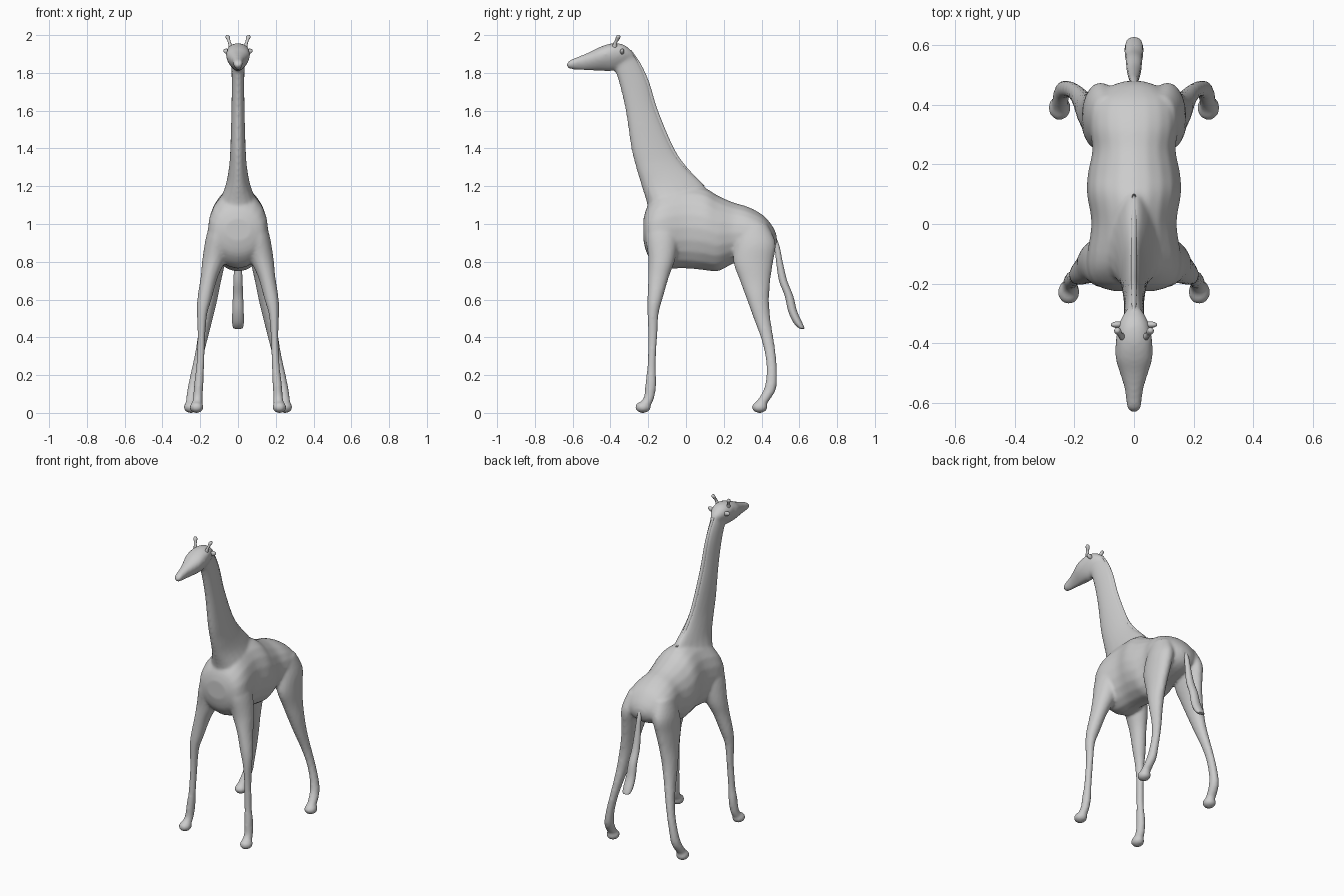
import bpy, math
from mathutils import Vector

if "Cube" in bpy.data.objects:
    bpy.data.objects.remove(bpy.data.objects["Cube"])

grey = bpy.data.materials.new("plain grey")
grey.use_nodes = True
grey.diffuse_color = (0.6, 0.6, 0.6, 1)
grey.node_tree.nodes["Principled BSDF"].inputs["Base Color"].default_value = grey.diffuse_color


def smooth_rows(rows, steps=4):
    """Catmull-Rom interpolation through rows of numbers."""
    rows = [Vector(row) for row in rows]
    padded = [rows[0]] + rows + [rows[-1]]
    result = []
    for a, b, c, d in zip(padded, padded[1:], padded[2:], padded[3:]):
        for step in range(steps):
            t = step / steps
            result.append((b * 2 + (c - a) * t + (a * 2 - b * 5 + c * 4 - d) * t**2
                           + (b * 3 - a - c * 3 + d) * t**3) / 2)
    return result + [rows[-1]]


def loft(name, rows, along, taper=0.0, sides=20):
    """Skin oval rings. Along z a row is (z, x, half x, y low, y high);
    along y a row is (y, x, half x, z low, z high)."""
    verts, faces = [], []
    rings = smooth_rows(rows)
    for place, mid, half, low, high in rings:
        for i in range(sides):
            angle = math.tau * i / sides
            x = mid + half * math.cos(angle) * (1 + taper * math.sin(angle))
            other = (low + high) / 2 + (high - low) / 2 * math.sin(angle)
            verts.append((x, other, place) if along == "z" else (x, place, other))
    for r in range(len(rings) - 1):
        for i in range(sides):
            j = (i + 1) % sides
            faces.append((r * sides + i, r * sides + j,
                          (r + 1) * sides + j, (r + 1) * sides + i))
    last = (len(rings) - 1) * sides
    faces.append(tuple(reversed(range(sides))))
    faces.append(tuple(range(last, last + sides)))
    mesh = bpy.data.meshes.new(name)
    mesh.from_pydata(verts, [], faces)
    obj = bpy.data.objects.new(name, mesh)
    bpy.context.collection.objects.link(obj)
    mesh.materials.append(grey)
    select([obj])
    bpy.ops.object.mode_set(mode="EDIT")
    bpy.ops.mesh.select_all(action="SELECT")
    bpy.ops.mesh.normals_make_consistent(inside=False)
    bpy.ops.object.mode_set(mode="OBJECT")
    bpy.ops.object.shade_smooth()
    return obj


def select(objects):
    bpy.ops.object.select_all(action="DESELECT")
    for obj in objects:
        obj.select_set(True)
    bpy.context.view_layer.objects.active = objects[0]


def ball(name, centre, size, tilt=0.0):
    bpy.ops.mesh.primitive_uv_sphere_add(segments=16, ring_count=10, location=centre)
    obj = bpy.context.object
    obj.name, obj.scale, obj.rotation_euler.y = name, size, tilt
    obj.data.materials.append(grey)
    bpy.ops.object.shade_smooth()
    return obj


def pair(rows, side):
    return [(p, x * side, half, low, high) for p, x, half, low, high in rows]


# Trunk, neck and head
torso = loft("body", [
    (-.225, 0, .07, .91, 1.03), (-.2, 0, .135, .83, 1.1), (-.13, 0, .16, .77, 1.17),
    (0, 0, .143, .765, 1.2), (.1, 0, .158, .755, 1.19), (.17, 0, .155, .75, 1.15),
    (.25, 0, .14, .79, 1.115), (.33, 0, .15, .81, 1.09), (.41, 0, .14, .83, 1.045),
    (.46, 0, .085, .86, .985), (.48, 0, .03, .9, .94)], "y")
neck = loft("neck", [
    (1, 0, .12, -.2, .12), (1.1, 0, .105, -.205, .13), (1.2, 0, .066, -.235, .1),
    (1.3, 0, .047, -.265, 0), (1.4, 0, .04, -.29, -.07), (1.6, 0, .034, -.32, -.155),
    (1.75, 0, .033, -.355, -.2), (1.85, 0, .034, -.39, -.245),
    (1.92, 0, .034, -.4, -.295), (1.95, 0, .015, -.385, -.34)], "z", -.2)
head = loft("head", [
    (-.63, 0, .012, 1.83, 1.85), (-.615, 0, .024, 1.82, 1.867), (-.56, 0, .029, 1.815, 1.89),
    (-.5, 0, .046, 1.812, 1.915), (-.45, 0, .06, 1.81, 1.94), (-.39, 0, .059, 1.81, 1.957),
    (-.33, 0, .047, 1.83, 1.95), (-.28, 0, .02, 1.86, 1.91)], "y", .3)

# Legs and hooves, mirrored left and right
front_rows = [
    (1.03, .09, .04, -.19, -.07), (.95, .1, .065, -.215, -.04), (.82, .125, .063, -.2, -.055),
    (.72, .152, .046, -.2, -.09), (.6, .178, .038, -.205, -.125), (.52, .19, .027, -.205, -.145),
    (.4, .194, .021, -.2, -.152), (.25, .2, .021, -.205, -.16), (.16, .207, .025, -.215, -.157),
    (.09, .212, .025, -.222, -.165), (.05, .216, .028, -.245, -.18)]
rear_rows = [
    (1, .09, .05, .28, .43), (.9, .11, .06, .26, .475), (.8, .122, .055, .25, .462),
    (.7, .136, .047, .285, .447), (.6, .152, .043, .322, .44), (.5, .168, .035, .358, .447),
    (.4, .186, .028, .395, .463), (.3, .207, .024, .42, .477), (.2, .228, .025, .425, .482),
    (.12, .241, .028, .41, .475), (.05, .25, .028, .365, .43)]
parts = [torso, neck, head]
for side in (-1, 1):
    parts.append(loft("front leg", pair(front_rows, side), "z"))
    parts.append(loft("rear leg", pair(rear_rows, side), "z"))
    parts.append(ball("front hoof", (.219 * side, -.228, .03), (.038, .043, .031)))
    parts.append(ball("rear hoof", (.25 * side, .39, .03), (.039, .043, .031)))
    parts.append(ball("brow", (.043 * side, -.39, 1.92), (.018, .025, .018)))

# Fuse the body into one soft skin
select(parts)
bpy.ops.object.join()
body = bpy.context.object
remesh = body.modifiers.new("skin", "REMESH")
remesh.mode, remesh.voxel_size, remesh.use_smooth_shade = "VOXEL", .009, True
soften = body.modifiers.new("soften", "SMOOTH")
soften.factor, soften.iterations = .5, 8
for name in ("skin", "soften"):
    bpy.ops.object.modifier_apply(modifier=name)
body.name = "body"
bpy.ops.object.shade_smooth()

# Tail with thick tuft
loft("tail", [
    (.93, 0, .012, .455, .478), (.88, 0, .014, .468, .496), (.8, 0, .019, .477, .512),
    (.7, 0, .024, .492, .536), (.62, 0, .027, .522, .568), (.54, 0, .03, .54, .588),
    (.48, 0, .031, .567, .615), (.45, 0, .025, .595, .627), (.445, 0, .01, .61, .625)],
    "z", sides=14)

# Thin mane down the back of the neck
loft("mane", [
    (1.2, 0, .012, .04, .102), (1.3, 0, .012, -.05, .006), (1.4, 0, .012, -.11, -.063),
    (1.6, 0, .012, -.19, -.148), (1.75, 0, .012, -.24, -.194),
    (1.85, 0, .01, -.28, -.24), (1.92, 0, .008, -.33, -.288)], "z", sides=10)

# Ears and knobbed horns
for side, word in ((-1, "right"), (1, "left")):
    ball(word + " ear", (.055 * side, -.338, 1.913), (.024, .011, .014), -.3 * side)
    loft(word + " horn", pair([
        (1.93, .036, .013, -.395, -.365), (1.96, .045, .008, -.384, -.364),
        (1.975, .05, .009, -.375, -.354), (1.99, .055, .012, -.371, -.347),
        (2, .056, .006, -.364, -.352)], side), "z", sides=12)
